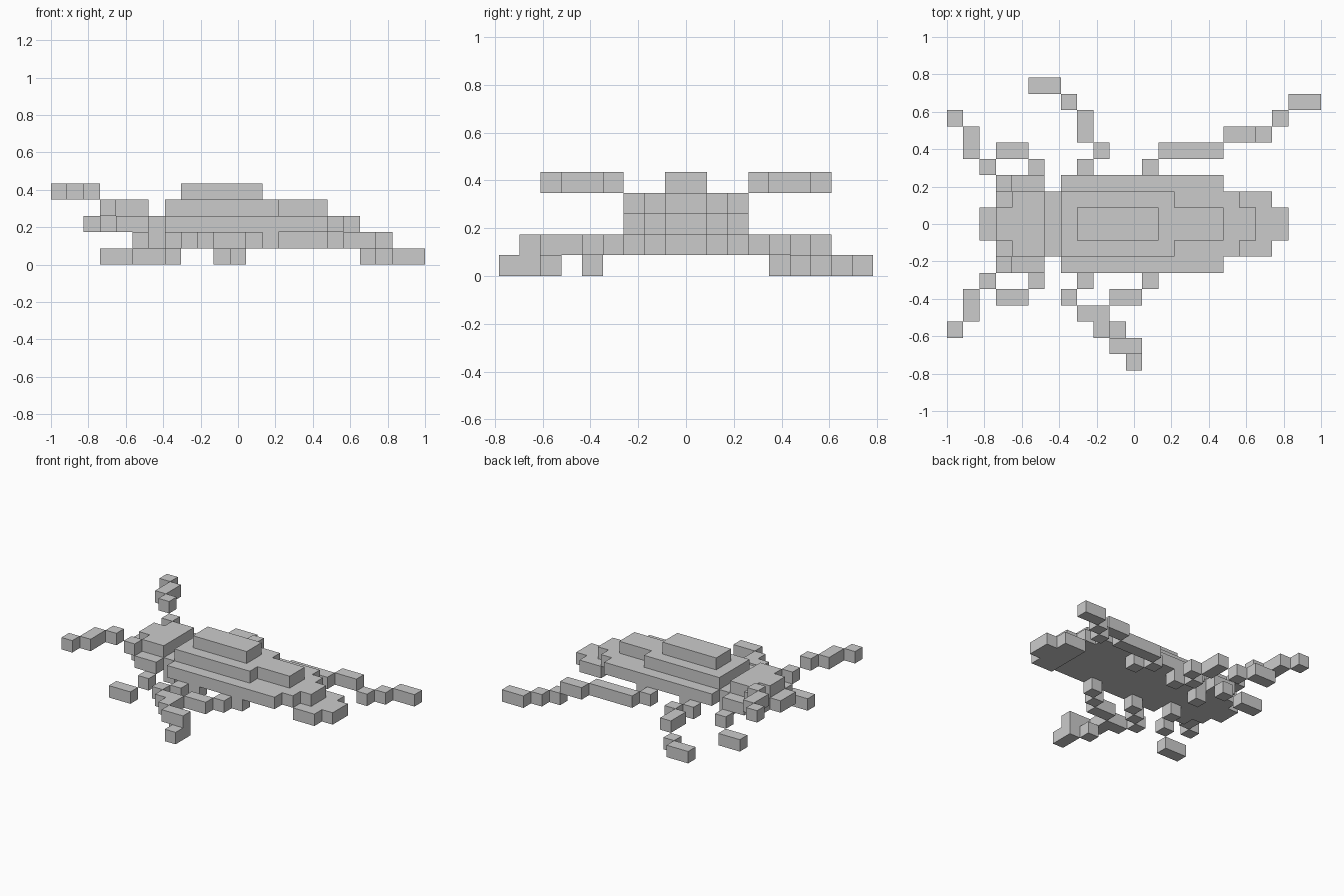
import bpy, bmesh
from mathutils import Vector

if "Cube" in bpy.data.objects:
    bpy.data.objects.remove(bpy.data.objects["Cube"])

U = 2 / 23                      # size of one cube
ORIGIN = Vector((-1, -9 * U, 0))


def block(x0, x1, y0, y1, z):
    return {(x, y, z) for x in range(x0, x1) for y in range(y0, y1)}


def band(x0, x1, half, z):
    # slab symmetric about the centre line
    return block(x0, x1, 9 - half, 9 + half, z)


def mirror(cells):
    return {(x, 17 - y, z) for x, y, z in cells}


parts = {}

# Body: tail tip, wing cases and ridge
parts["tail"] = band(18, 20, 2, 1) | band(20, 21, 1, 1)
parts["wing_case"] = band(7, 17, 3, 2) | band(17, 18, 2, 2) | band(18, 19, 1, 2)
parts["back"] = band(7, 14, 2, 3) | band(14, 17, 1, 3)
parts["back_ridge"] = band(8, 13, 1, 4)

# Head and collar
parts["head"] = (band(2, 3, 1, 2) | band(3, 4, 2, 2) | band(4, 6, 3, 2) | band(6, 7, 2, 2)
                 | band(3, 4, 1, 3) | band(4, 6, 2, 3))

# Antennae and front legs are symmetric
antenna = {(3, 11, 3), (2, 12, 4), (1, 13, 4), (1, 14, 4), (0, 15, 4)}
front_leg = {(6, 10, 1), (5, 12, 1)} | block(3, 5, 13, 14, 0)
for name, cells in (("antenna", antenna), ("front_leg", front_leg)):
    parts[name + "_left"] = cells
    parts[name + "_right"] = mirror(cells)

# Middle and hind legs are posed differently on each side
mid_root = {(9, 11, 1), (8, 12, 1)}
hind_root = {(13, 11, 1), (12, 12, 1)}
parts["middle_leg_left"] = (mid_root | {(9, 13, 1)} | block(8, 9, 14, 16, 1)
                            | {(7, 16, 0)} | block(5, 7, 17, 18, 0))
parts["hind_leg_left"] = (hind_root | block(13, 17, 13, 14, 1) | block(17, 19, 14, 15, 1)
                          | {(19, 14, 0), (20, 15, 0)} | block(21, 23, 16, 17, 0))
parts["middle_leg_right"] = (mirror(mid_root) | {(7, 4, 1), (8, 3, 1), (9, 2, 1)}
                             | block(10, 12, 1, 2, 1) | block(11, 12, 0, 2, 0))
parts["hind_leg_right"] = (mirror(hind_root) | block(10, 12, 4, 5, 1)
                           | {(9, 3, 1), (10, 2, 0)})

filled = set().union(*parts.values())


def build(name, cells):
    # outer skin of the cubes, with flat areas merged
    bm = bmesh.new()
    for c in cells:
        for axis in range(3):
            for side in (0, 1):
                n = list(c)
                n[axis] += 2 * side - 1
                if tuple(n) in filled:
                    continue
                a, b = (axis + 1) % 3, (axis + 2) % 3
                ring = []
                for da, db in ((0, 0), (1, 0), (1, 1), (0, 1)):
                    p = Vector(c)
                    p[axis] += side
                    p[a] += da
                    p[b] += db
                    ring.append(bm.verts.new(ORIGIN + p * U))
                bm.faces.new(ring if side else ring[::-1])
    bmesh.ops.remove_doubles(bm, verts=bm.verts, dist=1e-4)
    bmesh.ops.dissolve_limit(bm, angle_limit=0.02, verts=bm.verts, edges=bm.edges)
    mesh = bpy.data.meshes.new(name)
    bm.to_mesh(mesh)
    bm.free()
    bpy.context.collection.objects.link(bpy.data.objects.new(name, mesh))


for name, cells in parts.items():
    build(name, cells)
